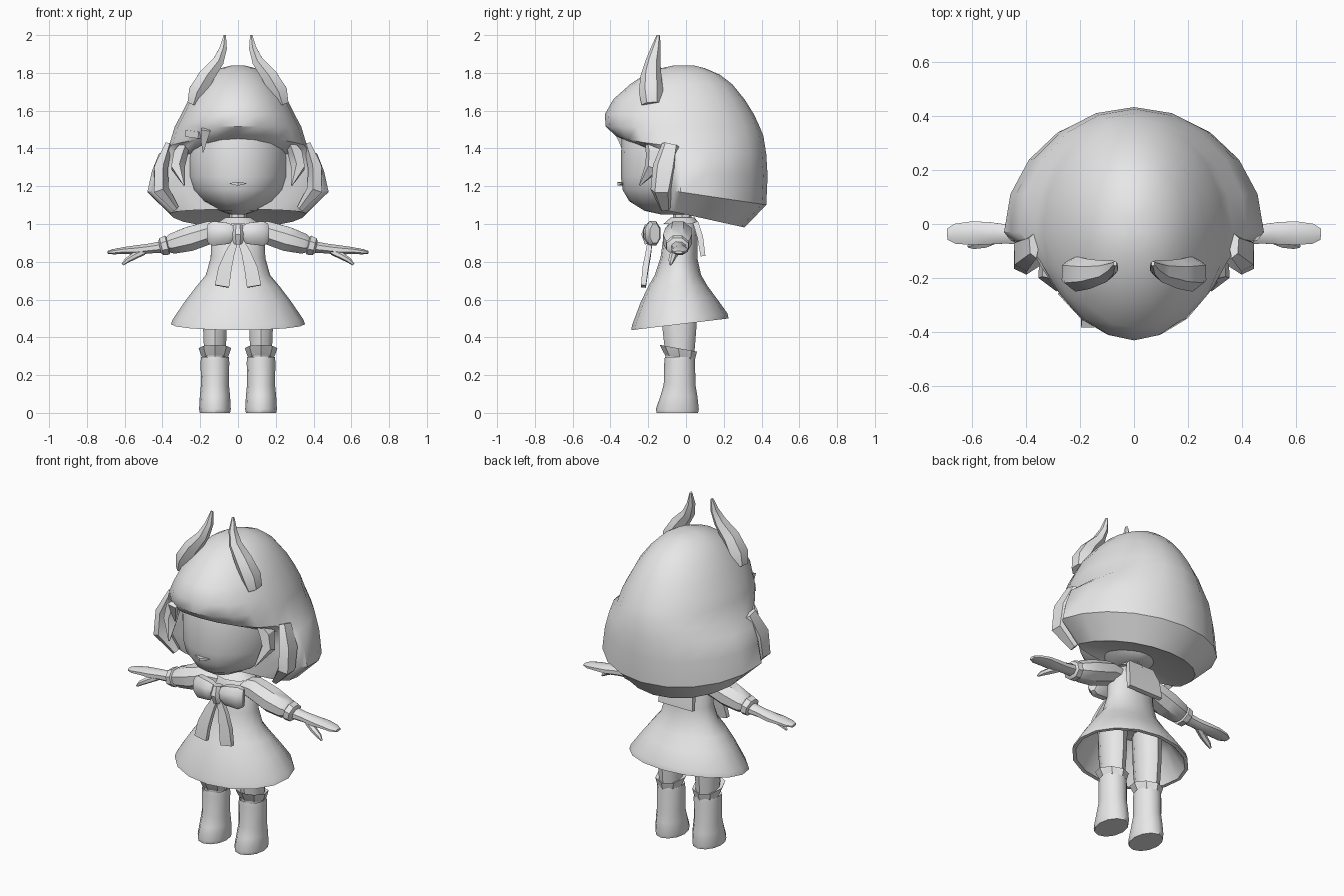
import bpy, bmesh, math
from mathutils import Vector

grey = bpy.data.materials.new("plain_grey")
grey.diffuse_color = (0.8, 0.8, 0.8, 1)


def loft(name, rings, angle=38):
    """Skin a list of equal-length point rings, cap the ends, smooth below the angle."""
    bm = bmesh.new()
    vs = [[bm.verts.new(p) for p in r] for r in rings]
    n = len(vs[0])
    for a, b in zip(vs, vs[1:]):
        for i in range(n):
            j = (i + 1) % n
            bm.faces.new((a[i], a[j], b[j], b[i]))
    bm.faces.new(vs[0])
    bm.faces.new(vs[-1])
    bmesh.ops.recalc_face_normals(bm, faces=bm.faces)
    for f in bm.faces:
        f.smooth = True
    for e in bm.edges:
        e.smooth = e.calc_face_angle(0) < math.radians(angle)
    me = bpy.data.meshes.new(name)
    bm.to_mesh(me)
    bm.free()
    me.materials.append(grey)
    ob = bpy.data.objects.new(name, me)
    bpy.context.collection.objects.link(ob)
    return ob


def oval(z, w, yf, yb, cy=None, n=20, tilt=0.0, cx=0.0, drop=0.0):
    """Horizontal ring with separate front and back depth; tilt slopes it along y."""
    if cy is None:
        cy = (yf + yb) / 2
    pts = []
    for i in range(n):
        a = 2 * math.pi * i / n
        x, c = w * math.sin(a), math.cos(a)
        y = cy + c * ((yb - cy) if c > 0 else (cy - yf))
        pts.append((cx + x, y, z + tilt * y - drop * (x / w) ** 2))
    return pts


def tube(name, path, radii, ref=(0, 0, 1), n=8, sx=1, angle=38):
    """Tapered tube along a path; radii are (sideways, along ref)."""
    P, ref = [Vector(p) for p in path], Vector(ref)
    rings = []
    for i, p in enumerate(P):
        t = (P[min(i + 1, len(P) - 1)] - P[max(i - 1, 0)]).normalized()
        side = t.cross(ref).normalized()
        up = side.cross(t)
        ru, rv = radii[i]
        ring = []
        for k in range(n):
            a = 2 * math.pi * (k + 0.5) / n
            q = p + side * ru * math.cos(a) + up * rv * math.sin(a)
            ring.append((q.x * sx, q.y, q.z))
        rings.append(ring)
    return loft(name, rings, angle)


# Hair: full dome above, overhanging fringe, wide bob behind the face
H = [(1.84, .03, -.06, .04, 0, 0), (1.825, .09, -.13, .10, 0, 0),
     (1.79, .15, -.22, .18, 0, 0), (1.74, .20, -.295, .245, 0, 0),
     (1.66, .26, -.385, .31, 0, 0), (1.58, .30, -.43, .36, 0, 0),
     (1.515, .335, -.425, .39, 0, 0), (1.465, .365, -.37, .41, 0, .05),
     (1.37, .42, -.16, .425, 0, 0), (1.28, .455, -.14, .432, -.06, 0),
     (1.165, .48, -.13, .425, -.15, 0), (1.05, .36, -.13, .31, -.22, 0),
     (1.09, .12, -.08, .12, -.2, 0)]
loft("hair", [oval(z, w, f, b, -.03, 20, t, 0, d) for z, w, f, b, t, d in H])

# Head with a flattish face and tapering chin
F = [(1.6, .22, -.30, .2), (1.46, .27, -.34, .2), (1.34, .272, -.345, .2),
     (1.25, .268, -.345, .2), (1.18, .245, -.335, .18), (1.12, .19, -.30, .14),
     (1.07, .10, -.22, .1), (1.05, .04, -.13, .05)]
loft("head", [oval(z, w, f, b, -.03, 18) for z, w, f, b in F])
tube("mouth", [(-.045, -.335, 1.215), (0, -.35, 1.212), (.045, -.335, 1.215)],
     [(.004, .003), (.018, .013), (.004, .003)], n=4)
loft("neck", [oval(z, .045, -.07, .03, n=8) for z in (1.1, .97)])

# Fringe spikes on one side
tube("fringe_spike", [(-.17, -.37, 1.50), (-.18, -.345, 1.44), (-.185, -.33, 1.38)],
     [(.035, .02), (.022, .015), (.003, .003)], ref=(0, 1, 0), n=4)
tube("fringe_clip", [(-.27, -.25, 1.48), (-.20, -.325, 1.47)],
     [(.02, .025), (.02, .025)], n=4)

# Dress: bodice, flared skirt and hollow underside
D = [(1.03, .065, -.07, .03, 0), (.99, .11, -.10, .055, 0), (.93, .14, -.12, .06, 0),
     (.82, .145, -.135, .06, 0), (.73, .17, -.165, .08, 0), (.67, .22, -.20, .115, 0),
     (.60, .275, -.24, .16, .06), (.50, .345, -.285, .22, .12), (.473, .355, -.29, .225, .12),
     (.473, .335, -.27, .205, .12), (.6, .25, -.21, .13, 0), (.66, .16, -.15, .08, 0)]
loft("dress", [oval(z, w, f, b, -.03, 16, t) for z, w, f, b, t in D])

# Collar: ring at the neck and a flap down the back
loft("collar_ring", [oval(1.0, .12, -.12, .07, n=10), oval(1.035, .07, -.08, .045, n=10),
                     oval(1.03, .05, -.06, .025, n=10)])
tube("collar_back_flap", [(0, .05, 1.01), (0, .075, .93), (0, .09, .83)],
     [(.12, .02), (.15, .022), (.16, .018)], ref=(0, 1, 0), n=4)

# Bow knot
tube("bow_knot", [(0, -.19, .995), (0, -.195, .945), (0, -.19, .895)],
     [(.025, .03), (.038, .045), (.025, .03)], ref=(0, 1, 0), n=8)

for sx, side in ((1, "left"), (-1, "right")):
    # Bow loop and hanging tail
    tube("bow_loop_" + side, [(.01, -.18, .95), (.05, -.185, .95), (.13, -.175, .95), (.155, -.165, .95)],
         [(.03, .035), (.045, .06), (.045, .07), (.03, .055)], sx=sx)
    tube("bow_tail_" + side, [(.015, -.19, .91), (.045, -.20, .84), (.07, -.215, .76), (.085, -.225, .67)],
         [(.022, .018), (.036, .02), (.05, .022), (.054, .018)], ref=(0, 1, 0), n=4, sx=sx)
    # Puffed sleeve with cuff
    tube("sleeve_" + side, [(.08, -.035, .955), (.15, -.04, .955), (.26, -.045, .92), (.35, -.045, .895),
                            (.38, -.045, .89)],
         [(.06, .05), (.075, .065), (.082, .07), (.07, .058), (.05, .04)], sx=sx)
    tube("cuff_" + side, [(.365, -.045, .89), (.375, -.045, .888), (.405, -.045, .88), (.415, -.045, .878)],
         [(.045, .04), (.066, .056), (.062, .05), (.04, .035)], sx=sx)
    # Mitten-like hand with thumb
    tube("hand_" + side, [(.39, -.04, .88), (.47, -.037, .87), (.54, -.034, .862), (.60, -.034, .86),
                          (.66, -.036, .853), (.69, -.038, .85)],
         [(.042, .034), (.038, .028), (.045, .027), (.047, .02), (.04, .015), (.022, .008)], sx=sx)
    tube("thumb_" + side, [(.50, -.05, .855), (.55, -.07, .83), (.59, -.078, .806), (.612, -.082, .785)],
         [(.02, .02), (.02, .018), (.016, .014), (.006, .006)], n=6, sx=sx)
    # Leg, boot and flared boot-top frill
    cx = .122 * sx
    L = [(.68, .075, -.13, .06), (.45, .066, -.125, .055), (.36, .062, -.115, .048), (.27, .06, -.105, .04)]
    loft("leg_" + side, [oval(z, w, f, b, n=10, cx=cx) for z, w, f, b in L])
    B = [(.285, .06, -.10, .035), (.295, .073, -.112, .045), (.27, .076, -.115, .048),
         (.15, .074, -.118, .05), (.09, .08, -.135, .06), (.02, .084, -.16, .068), (0, .08, -.155, .064)]
    loft("boot_" + side, [oval(z, w, f, b, n=12, cx=cx) for z, w, f, b in B])
    K = [(.285, .066, -.11, .045), (.30, .074, -.12, .05), (.335, .086, -.14, .058),
         (.325, .06, -.11, .04)]
    loft("boot_frill_" + side, [oval(z, w, f, b, n=8, tilt=-.18, cx=cx) for z, w, f, b in K], 20)
    # Curved horn
    tube("horn_" + side, [(.235, -.18, 1.635), (.215, -.185, 1.70), (.165, -.185, 1.785), (.105, -.175, 1.86),
                          (.078, -.16, 1.93), (.07, -.146, 2.0)],
         [(.038, .055), (.054, .065), (.048, .055), (.034, .04), (.022, .026), (.007, .009)],
         ref=(0, 1, 0), n=6, sx=sx, angle=30)
    # Pointed lock framing the face
    tube("side_lock_" + side, [(.27, -.19, 1.45), (.305, -.165, 1.38), (.32, -.175, 1.30), (.285, -.245, 1.205)],
         [(.015, .03), (.042, .05), (.04, .045), (.004, .005)], ref=(0, 1, 0), n=5, sx=sx, angle=30)
    # Front edge of the bob sweeping forward beside the cheek
    tube("bob_edge_" + side, [(.37, -.08, 1.42), (.41, -.11, 1.30), (.41, -.13, 1.18), (.33, -.11, 1.08)],
         [(.02, .05), (.04, .07), (.045, .06), (.02, .03)], ref=(0, 1, 0), n=5, sx=sx, angle=30)
